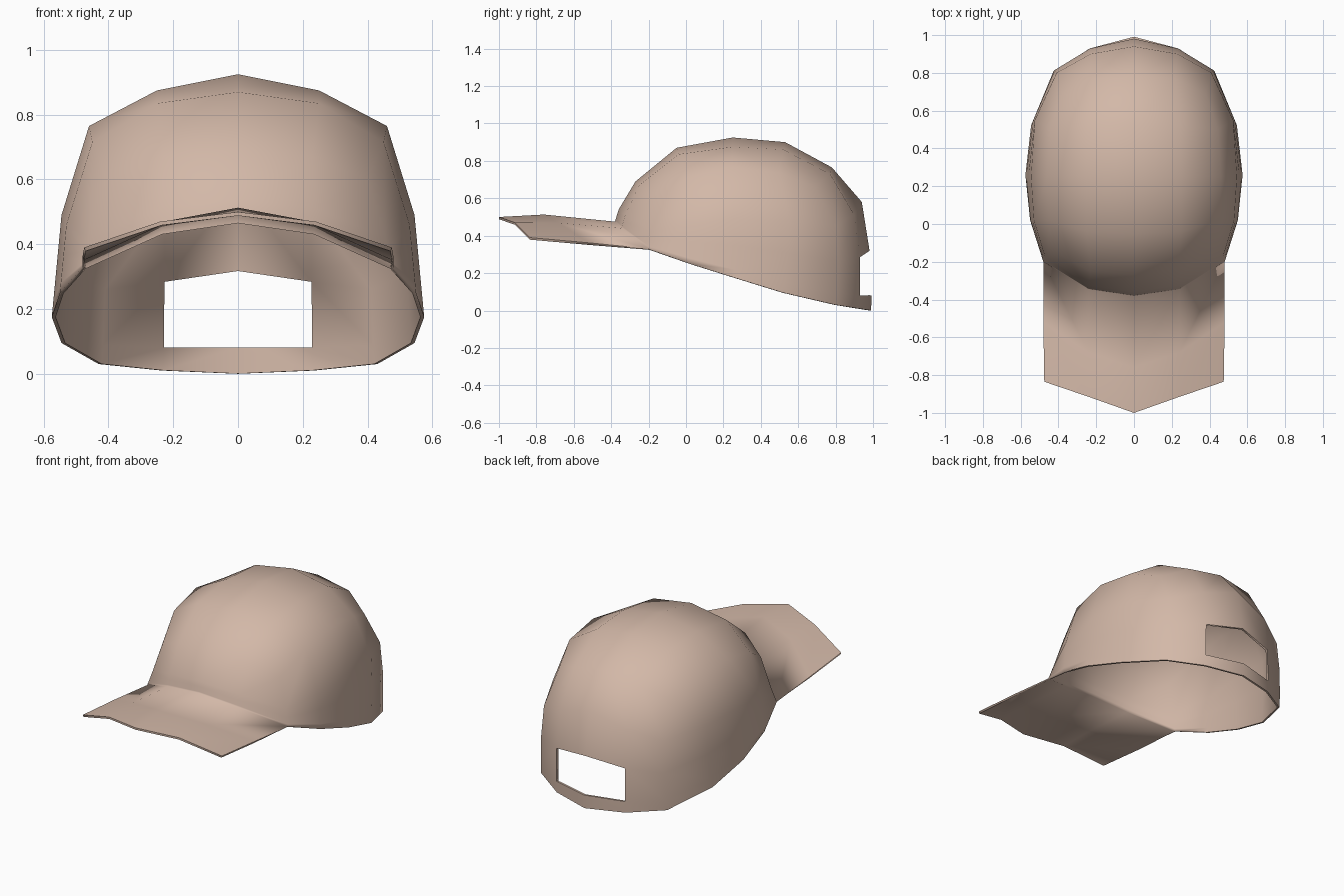
import bpy, bmesh, math
from mathutils import Vector

if "Cube" in bpy.data.objects:
    bpy.data.objects.remove(bpy.data.objects["Cube"])

# Half outlines (x >= 0), running from front centre round to back centre
crown = [(0, -.27, .69), (.23, -.25, .67), (.40, -.16, .60), (.45, .02, .715), (.46, .25, .765),
         (.445, .50, .735), (.38, .69, .66), (.22, .77, .73), (0, .78, .765)]
waist = [(0, -.36, .54), (.24, -.325, .51), (.455, -.18, .42), (.53, .02, .46), (.545, .25, .49),
         (.525, .55, .48), (.41, .80, .45), (.23, .90, .51), (0, .94, .58)]
rim = [(0, -.38, .475), (.24, -.345, .44), (.48, -.20, .33), (.55, .02, .25), (.575, .26, .175),
       (.545, .52, .095), (.43, .80, .03), (.235, .925, .01), (0, .99, 0)]

bm = bmesh.new()


def row(points):
    return [bm.verts.new(p) for p in points]


def bridge(a, b, skip=()):
    for i in range(len(a) - 1):
        if i not in skip:
            bm.faces.new((a[i], a[i + 1], b[i + 1], b[i]))


def between(t):
    """Ring between waist and rim, bulging out towards the back."""
    pts = []
    for a, b in zip(waist, rim):
        p = Vector(a).lerp(Vector(b), t)
        p.y += .02 * math.sin(math.pi * t) * max(0, p.y)
        pts.append(p)
    return pts


# Side wall, with the strap opening left out at the back
rings = [row(crown), row(waist), row(between(.45)), row(between(.86)), row(rim)]
for n in range(4):
    bridge(rings[n + 1], rings[n], skip=(7,) if n == 2 else ())

# Top patch inside the crown ring
c = rings[0]
top = [c[0:3],
       row([(0, -.05, .87), (.25, -.04, .835)]) + [c[3]],
       row([(0, .25, .925), (.25, .25, .875)]) + [c[4]],
       row([(0, .53, .90), (.245, .52, .86)]) + [c[5]],
       [c[8], c[7], c[6]]]
for a, b in zip(top, top[1:]):
    bridge(a, b)

# Brim, growing from the front of the rim
brim = [rings[4][0:3],
        row([(0, -.76, .513), (.24, -.68, .468), (.48, -.52, .362)]),
        row([(0, -1, .50), (.24, -.915, .47), (.475, -.835, .39)])]
for a, b in zip(brim, brim[1:]):
    bridge(b, a)

bmesh.ops.recalc_face_normals(bm, faces=bm.faces)
bm.faces.ensure_lookup_table()
bm.normal_update()
peak = max(bm.faces, key=lambda f: f.calc_center_median().z)
if peak.normal.z < 0:
    bmesh.ops.reverse_faces(bm, faces=bm.faces)
mesh = bpy.data.meshes.new("cap")
bm.to_mesh(mesh)
bm.free()
cap = bpy.data.objects.new("cap", mesh)
bpy.context.collection.objects.link(cap)

# Mirror the half and give the cloth a thin thickness
mirror = cap.modifiers.new("mirror", 'MIRROR')
mirror.use_clip = True
cloth = cap.modifiers.new("cloth", 'SOLIDIFY')
cloth.thickness = .012
cloth.offset = -1
bpy.context.view_layer.objects.active = cap
cap.select_set(True)
for name in ("mirror", "cloth"):
    bpy.ops.object.modifier_apply(modifier=name)
bpy.ops.object.shade_smooth_by_angle(angle=math.radians(86))

fabric = bpy.data.materials.new("fabric")
fabric.diffuse_color = (.65, .48, .39, 1)
fabric.use_nodes = True
fabric.node_tree.nodes["Principled BSDF"].inputs["Base Color"].default_value = fabric.diffuse_color
mesh.materials.append(fabric)
